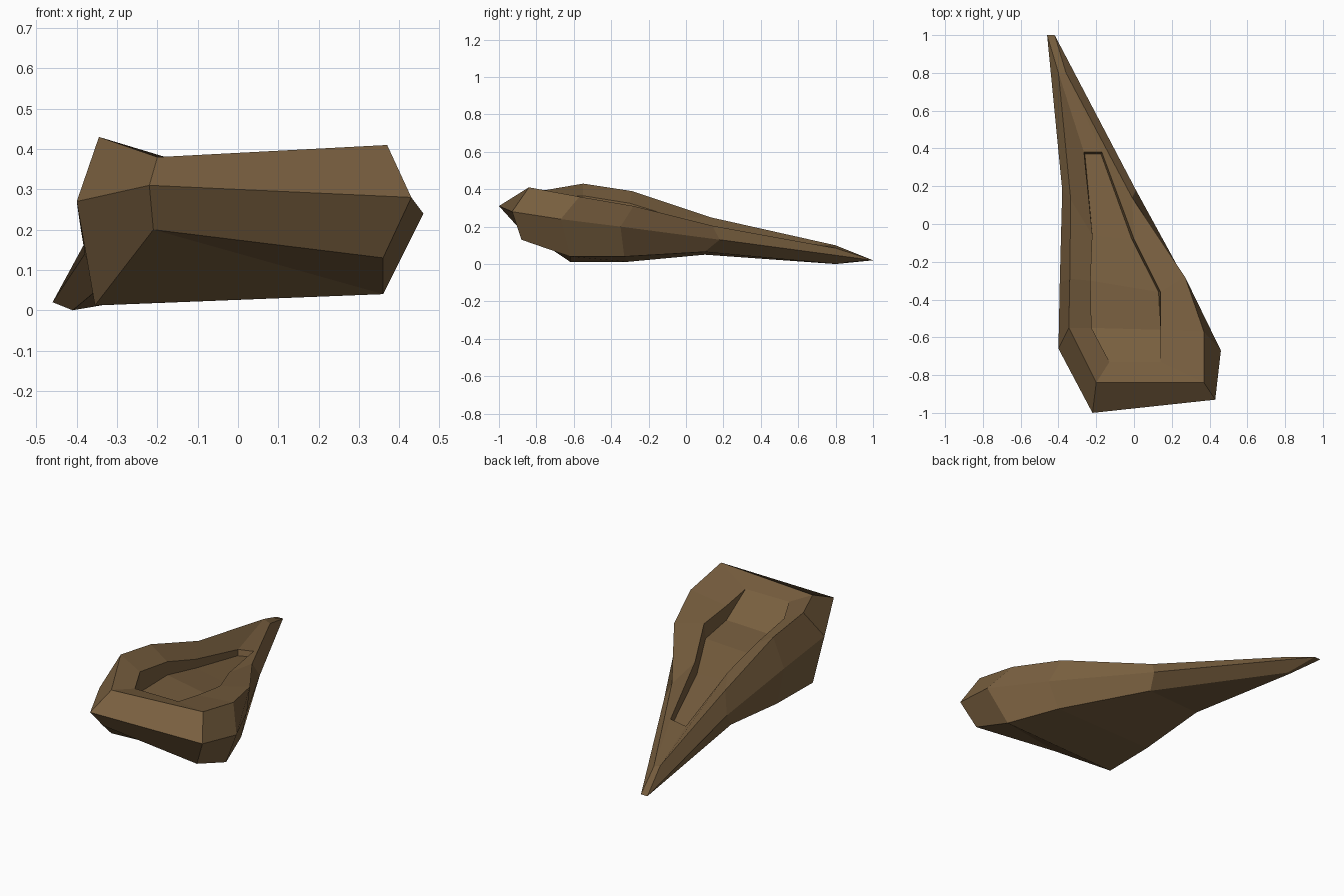
import bpy, bmesh

if "Cube" in bpy.data.objects:
    bpy.data.objects.remove(bpy.data.objects["Cube"])

# Each loop runs: front-left, front-right, right side (3), tip right, tip left, left side (3)
base = [(-.21, -.90, .20), (.36, -.88, .13), (.36, -.62, .04), (.25, -.33, .04), (-.03, .10, .065),
        (-.40, .80, .005), (-.41, .80, 0), (-.35, .10, .05), (-.35, -.31, .012), (-.355, -.62, .012)]
belt = [(-.22, -1, .31), (.43, -.93, .28), (.46, -.67, .24), (.30, -.35, .20), (.01, .18, .13),
        (-.42, 1, .02), (-.46, 1, .02), (-.38, .18, .14), (-.393, -.31, .22), (-.40, -.66, .27)]
rim = [(-.20, -.84, .38), (.37, -.84, .41), (.37, -.57, .36), (.27, -.28, .31), (-.01, .14, .205),
       (-.36, .80, .085), (-.40, .80, .10), (-.335, .13, .25), (-.34, -.29, .39), (-.345, -.55, .43)]
pit_rim = [(-.13, -.73, .365), (.14, -.73, .365), (.14, -.56, .335), (.14, -.36, .31), (0, -.08, .24),
           (-.17, .38, .14), (-.265, .38, .125), (-.22, -.06, .25), (-.23, -.30, .325), (-.225, -.55, .365)]
# Pit floor heights; its front edge ramps up to meet the pit rim
floor_z = [.365, .365, .255, .23, .175, .11, .095, .20, .25, .25]
inset = [0, 0, 0, -.01, -.012, -.005, .005, 0, 0, 0]
floor = [(p[0] + dx, p[1] - (.01 if i in (5, 6) else 0), z)
         for i, (p, z, dx) in enumerate(zip(pit_rim, floor_z, inset))]

bm = bmesh.new()


def ring(points):
    return [bm.verts.new(p) for p in points]


def bridge(a, b):
    for i in range(len(a)):
        j = (i + 1) % len(a)
        bm.faces.new((a[i], a[j], b[j], b[i]))


# Sides, shoulder, inner slope and pit walls
rings = [ring(r) for r in (base, belt, rim, pit_rim, floor)]
for lower, upper in zip(rings, rings[1:]):
    bridge(lower, upper)


def cap(r):
    # Strips of faces from the left side across to the right side
    bm.faces.new((r[0], r[1], r[2]))
    bm.faces.new((r[0], r[2], r[9]))
    for i in range(2, 5):
        bm.faces.new((r[i], r[i + 1], r[10 - i], r[11 - i]))


# Underside and pit floor
cap(rings[0])
cap(rings[-1])
bmesh.ops.remove_doubles(bm, verts=bm.verts[:], dist=.0005)
bmesh.ops.recalc_face_normals(bm, faces=bm.faces[:])

mesh = bpy.data.meshes.new("rock")
bm.to_mesh(mesh)
bm.free()
rock = bpy.data.objects.new("rock", mesh)
bpy.context.collection.objects.link(rock)

brown = bpy.data.materials.new("earth brown")
brown.diffuse_color = (.19, .115, .05, 1)
brown.use_nodes = True
brown.node_tree.nodes["Principled BSDF"].inputs["Base Color"].default_value = brown.diffuse_color
mesh.materials.append(brown)
